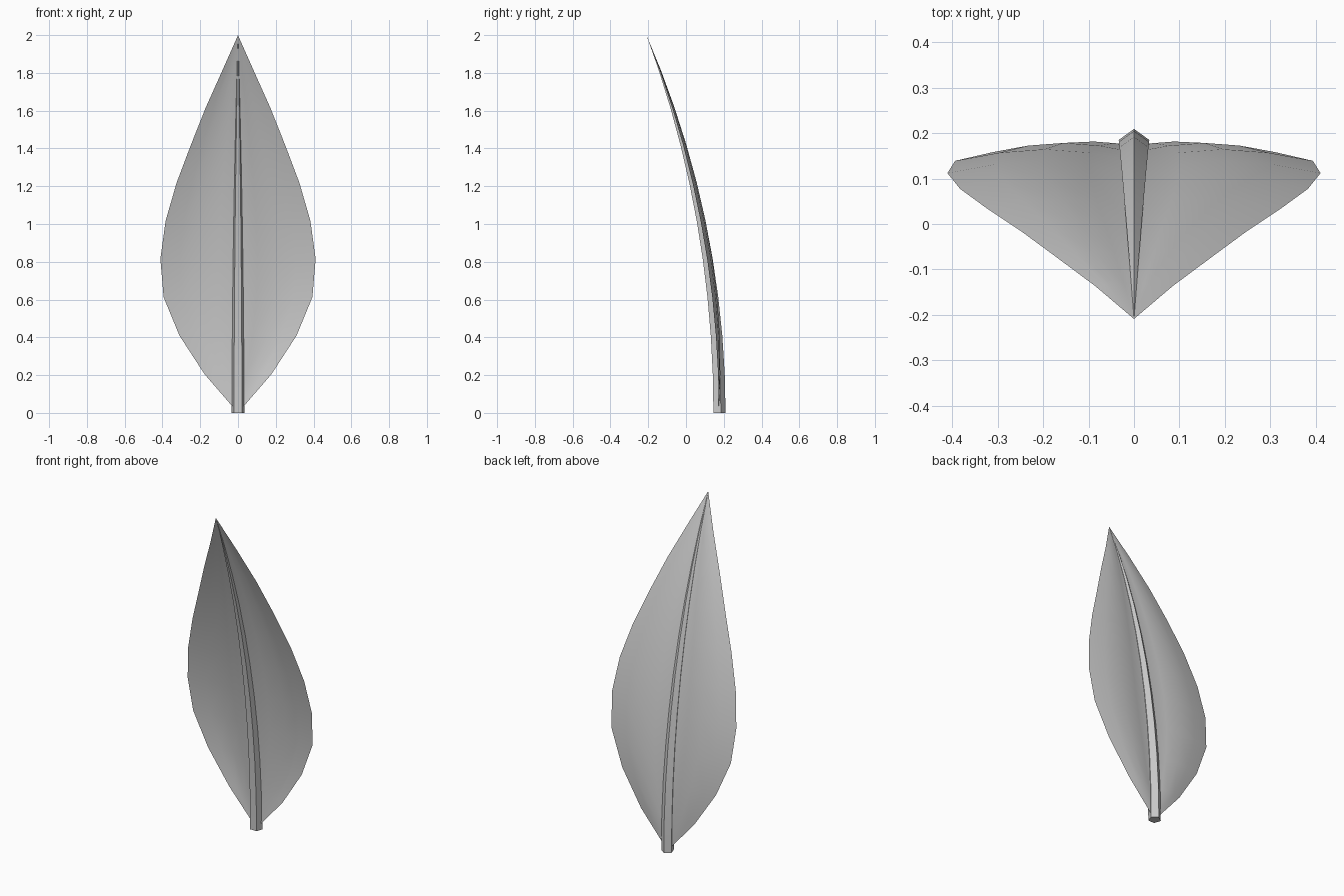
import bpy, bmesh
from math import sin, cos, pi, tau, radians

if "Cube" in bpy.data.objects:
    bpy.data.objects.remove(bpy.data.objects["Cube"])

N = 10             # segments along the leaf
R = 5.41           # radius of the backward bend
ANG = 0.3786       # bend angle
Y0 = 0.174         # stem centre at the base


def spine(i):
    a = ANG * i / N
    return Y0 - R * (1 - cos(a)), R * sin(a), a


def finish(bm, name):
    bmesh.ops.remove_doubles(bm, verts=bm.verts, dist=1e-5)
    me = bpy.data.meshes.new(name)
    bm.to_mesh(me)
    bm.free()
    ob = bpy.data.objects.new(name, me)
    bpy.context.collection.objects.link(ob)
    bpy.ops.object.select_all(action='DESELECT')
    bpy.context.view_layer.objects.active = ob
    ob.select_set(True)
    bpy.ops.object.shade_smooth_by_angle(angle=radians(30))
    return ob


def skin(bm, rows, closed):
    n = len(rows[0])
    for a, b in zip(rows, rows[1:]):
        for j in range(n if closed else n - 1):
            k = (j + 1) % n
            bm.faces.new((a[j], a[k], b[k], b[j]))


# leaf blade: each half bulges slightly to the back
widths = [0, 0.177, 0.31, 0.394, 0.411, 0.383, 0.325, 0.25, 0.172, 0.085, 0]
M = 4
bm = bmesh.new()
rows = []
for i, w in enumerate(widths):
    y, z, a = spine(i)
    row = []
    for j in range(-M, M + 1):
        t = j / M
        d = 0.065 * w * sin(pi * abs(t))
        row.append(bm.verts.new((w * t, y + d * cos(a), z + d * sin(a))))
    rows.append(row)
skin(bm, rows, False)
finish(bm, "leaf_blade")

# five-sided tapering stem along the middle
bm = bmesh.new()
rows = []
for i in range(N + 1):
    y, z, a = spine(i)
    r = 0.0355 * (1 - (i / N) ** 1.8)
    row = []
    for j in range(5):
        p = pi / 2 + tau * j / 5
        d = r * sin(p)
        row.append(bm.verts.new((r * cos(p), y + d * cos(a), z + d * sin(a))))
    rows.append(row)
skin(bm, rows, True)
bm.faces.new(rows[0][::-1])
finish(bm, "stem")
